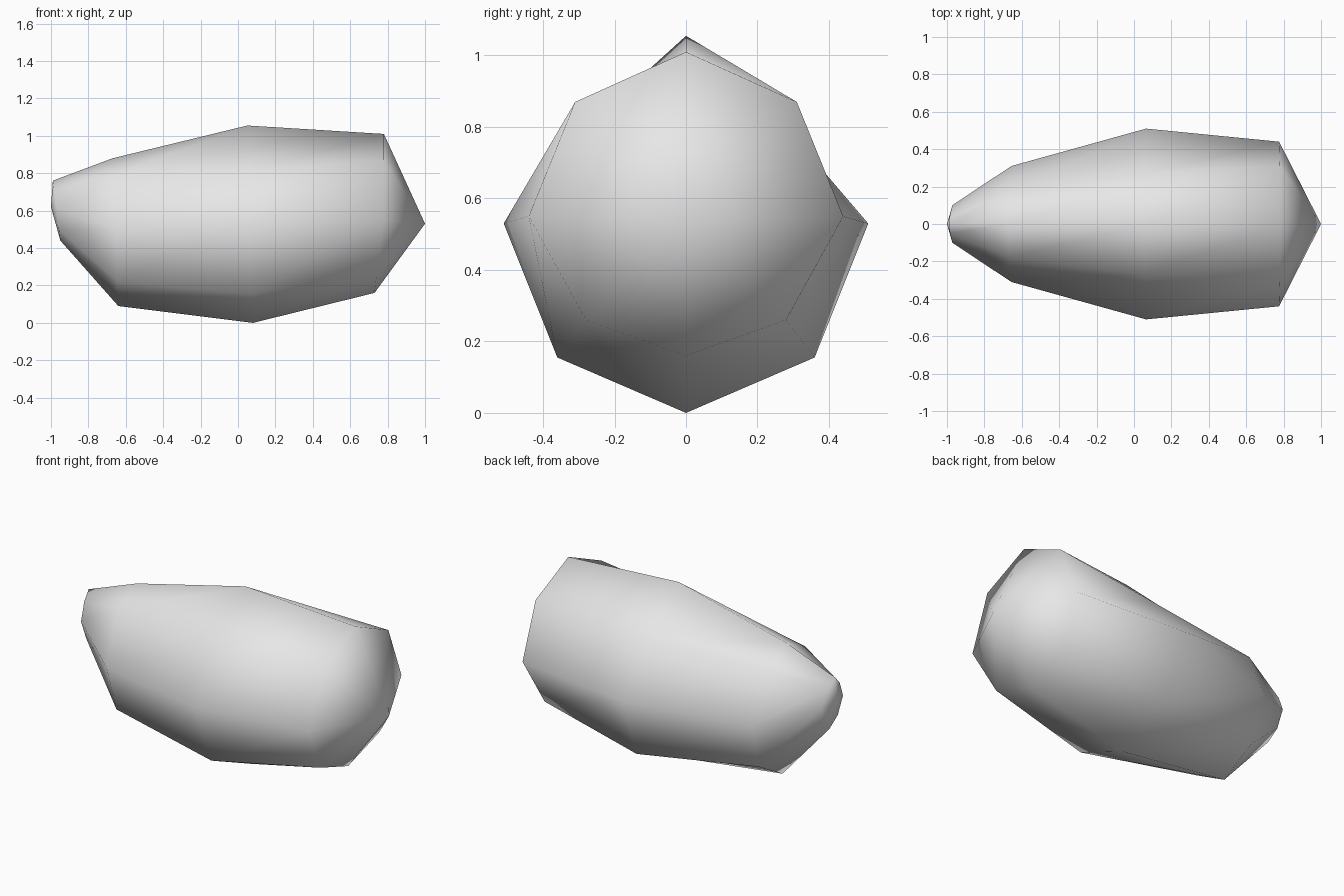
import bpy
import bmesh

cube = bpy.data.objects.get("Cube")
if cube:
    bpy.data.objects.remove(cube, do_unlink=True)

# Plain grey for the whole body
grey = bpy.data.materials.new("light_grey")
grey.use_nodes = True
colour = (0.8, 0.8, 0.8, 1)
grey.diffuse_color = colour
grey.node_tree.nodes["Principled BSDF"].inputs["Base Color"].default_value = colour

# Half cross-sections from top to bottom: x at top, x at bottom, then (y, z)
sections = [
    (-0.99, -0.95, [(0, 0.76), (0.05, 0.71), (0.10, 0.61), (0.07, 0.5), (0, 0.44)]),
    (-0.67, -0.64, [(0, 0.88), (0.18, 0.79), (0.31, 0.5), (0.23, 0.22), (0, 0.09)]),
    (0.05, 0.08, [(0, 1.055), (0.27, 0.81), (0.51, 0.53), (0.36, 0.155), (0, 0)]),
    (0.78, 0.73, [(0, 1.01), (0.31, 0.87), (0.44, 0.55), (0.28, 0.26), (0, 0.16)]),
]
TAIL_TIP = (-1, 0, 0.62)
NOSE_TIP = (1, 0, 0.53)


def add_ring(bm, x_top, x_bottom, half):
    """Mirror a half section into an eight-sided ring."""
    full = half + [(-y, z) for y, z in reversed(half[1:-1])]
    z_top, z_bottom = half[0][1], half[-1][1]
    ring = []
    for y, z in full:
        t = (z_top - z) / (z_top - z_bottom)
        # the widest part of the nose ring stays level with its top
        x = x_top + (x_bottom - x_top) * (t if x_bottom > x_top else max(0, 2 * t - 1))
        ring.append(bm.verts.new((x, y, z)))
    return ring


def cap(bm, ring, tip):
    """Close a ring with a fan to a point."""
    v = bm.verts.new(tip)
    for i, a in enumerate(ring):
        bm.faces.new((a, ring[(i + 1) % len(ring)], v))


# Faceted stone: rings bridged together, pointed at both ends
bm = bmesh.new()
rings = [add_ring(bm, *s) for s in sections]
for r0, r1 in zip(rings, rings[1:]):
    n = len(r0)
    for i in range(n):
        j = (i + 1) % n
        bm.faces.new((r0[i], r0[j], r1[j], r1[i]))
cap(bm, rings[0], TAIL_TIP)
cap(bm, rings[-1], NOSE_TIP)
bmesh.ops.recalc_face_normals(bm, faces=bm.faces[:])
for f in bm.faces:
    f.smooth = True

mesh = bpy.data.meshes.new("stone")
bm.to_mesh(mesh)
bm.free()
mesh.materials.append(grey)
stone = bpy.data.objects.new("stone", mesh)
bpy.context.collection.objects.link(stone)
